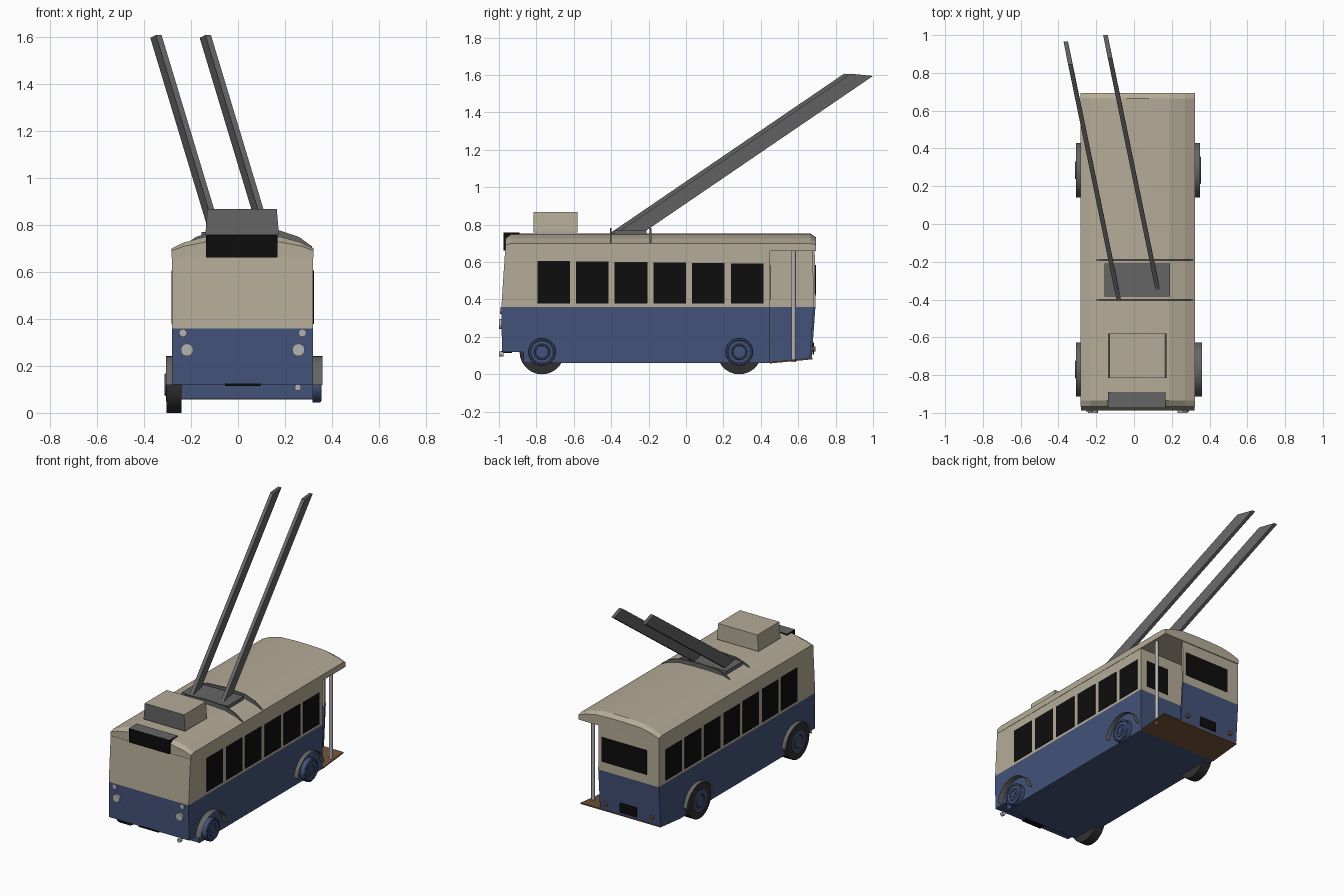
import bpy, bmesh, math
from mathutils import Vector, Matrix

if "Cube" in bpy.data.objects:
    bpy.data.objects.remove(bpy.data.objects["Cube"])

CX = 0.02  # centre line of the bus body


def mat(name, rgb):
    m = bpy.data.materials.new(name)
    m.diffuse_color = (*rgb, 1)
    m.use_nodes = True
    m.node_tree.nodes["Principled BSDF"].inputs["Base Color"].default_value = m.diffuse_color
    return m


CREAM = mat("cream", (0.46, 0.41, 0.31))
BLUE = mat("blue", (0.057, 0.085, 0.19))
BLACK = mat("black", (0.004, 0.004, 0.004))
GREY = mat("mid grey", (0.13, 0.13, 0.13))
TYRE = mat("tyre dark", (0.03, 0.03, 0.03))
LIGHT = mat("light grey", (0.45, 0.45, 0.45))
BROWN = mat("brown", (0.16, 0.085, 0.042))


def finish(name, bm, *mats, smooth=False):
    bmesh.ops.recalc_face_normals(bm, faces=bm.faces)
    me = bpy.data.meshes.new(name)
    bm.to_mesh(me)
    bm.free()
    for m in mats:
        me.materials.append(m)
    ob = bpy.data.objects.new(name, me)
    bpy.context.collection.objects.link(ob)
    if smooth:
        bpy.context.view_layer.objects.active = ob
        ob.select_set(True)
        bpy.ops.object.shade_smooth_by_angle(angle=math.radians(40))
        ob.select_set(False)
    return ob


def loft(name, rings, *mats):
    """Skin equal-length rings of points and cap both ends."""
    bm = bmesh.new()
    vs = [[bm.verts.new(p) for p in r] for r in rings]
    n = len(rings[0])
    for a, b in zip(vs, vs[1:]):
        for i in range(n):
            bm.faces.new((a[i], a[(i + 1) % n], b[(i + 1) % n], b[i]))
    bm.faces.new(vs[0])
    bm.faces.new(vs[-1][::-1])
    return finish(name, bm, *mats)


def prism_x(name, prof, x0, x1, m):
    return loft(name, [[(x, y, z) for y, z in prof] for x in (x0, x1)], m)


def box(name, x0, x1, y0, y1, z0, z1, *mats):
    ring = [(x0, y0), (x1, y0), (x1, y1), (x0, y1)]
    return loft(name, [[(x, y, z) for x, y in ring] for z in (z0, z1)], *mats)


def disc(name, centre, r, depth, axis, m, seg=24):
    bm = bmesh.new()
    bmesh.ops.create_cone(bm, cap_ends=True, segments=seg, radius1=r, radius2=r, depth=depth)
    q = Vector((0, 0, 1)).rotation_difference(Vector(axis)).to_matrix().to_4x4()
    bm.transform(Matrix.Translation(centre) @ q)
    return finish(name, bm, m, smooth=True)


def ring_x(name, x, y, z, major, minor, m):
    """Rounded ring facing sideways."""
    bpy.ops.mesh.primitive_torus_add(location=(x, y, z), rotation=(0, math.pi / 2, 0),
                                     major_radius=major, minor_radius=minor,
                                     major_segments=24, minor_segments=6)
    ob = bpy.context.object
    ob.name = name
    ob.data.materials.append(m)
    bpy.ops.object.shade_smooth_by_angle()


L, R = CX - 0.30, CX + 0.30

# main body: blue skirt and cream upper half, ending at the rear platform
prism_x("lower_body", [(-0.87, 0.06), (0.45, 0.06), (0.45, 0.36), (-0.987, 0.36),
                       (-0.984, 0.12), (-0.87, 0.12)], L, R, BLUE)
prism_x("upper_body", [(-0.987, 0.36), (0.45, 0.36), (0.45, 0.665), (-0.967, 0.665)], L, R, CREAM)

# rear platform: left wall, part-width rear wall, floor and handrail pole
for part, z0, z1, e0, e1, m in (("lower", 0.06, 0.36, 0.672, 0.692, BLUE),
                                ("upper", 0.36, 0.665, 0.692, 0.688, CREAM)):
    zb = 0.082 if part == "lower" else z0
    prism_x("platform_left_wall_" + part, [(0.45, z0), (e0, zb), (e1, z1), (0.45, z1)], L, L + 0.012, m)
    prism_x("rear_wall_" + part, [(e0 - 0.012, zb), (e0, zb), (e1, z1), (e1 - 0.012, z1)], L, 0.175, m)
prism_x("platform_floor", [(0.45, 0.058), (0.675, 0.08), (0.675, 0.088), (0.45, 0.066)], L, R, BROWN)
disc("platform_pole", (0.295, 0.575, 0.365), 0.012, 0.6, (0, 0, 1), LIGHT, 12)

# roof: low arched section with eased ends
half = [(0.302, 0.66), (0.302, 0.70), (0.25, 0.725), (0.165, 0.748), (0.06, 0.753)]
section = half + [(-x, z) for x, z in reversed(half)]
rings = []
for y, k in ((-0.965, 0.75), (-0.935, 1), (0.665, 1), (0.694, 0.78)):
    rings.append([(CX + x, y, 0.66 + (z - 0.66) * k) for x, z in section])
loft("roof", rings, CREAM)

# route sign set in the front of the roof: black face, grey top
sign = box("route_sign", CX - 0.157, CX + 0.148, -0.975, -0.89, 0.662, 0.757, BLACK, GREY)
for f in sign.data.polygons:
    f.material_index = 1 if abs(f.normal.z) > 0.9 else 0

# roof equipment box with grey front panel
eq = loft("roof_equipment_box",
          [[(CX - a, -0.815, z), (CX + a - 0.005, -0.815, z), (CX + a - 0.005, -0.58, z), (CX - a, -0.58, z)]
           for a, z in ((0.158, 0.758), (0.158, 0.77), (0.150, 0.868))], CREAM, GREY)
for f in eq.data.polygons:
    f.material_index = 1 if f.normal.y < -0.9 else 0

# windows as thin plates; the left side has one more over the platform
for i in range(7):
    y0 = -0.795 + 0.207 * i
    top = 0.606 - 0.003 * i
    if i < 6:
        box("right_window", R - 0.002, R + 0.003, y0, y0 + 0.174, 0.378, top, BLACK)
    box("left_window", L - 0.003, L + 0.002, y0, y0 + 0.174, 0.378, top, BLACK)
box("rear_window", -0.19, 0.15, 0.688, 0.694, 0.42, 0.585, BLACK)
box("platform_window", 0.10, 0.27, 0.449, 0.453, 0.40, 0.585, BLACK)

# rear plate and tail lamps
box("rear_plate", -0.105, 0.02, 0.676, 0.684, 0.105, 0.17, BLACK)
for x in (-0.22, 0.125):
    disc("tail_lamp", (x, 0.682, 0.135), 0.014, 0.02, (0, 1, 0), BROWN, 12)

# front lamps and lower grille strip
for s in (-1, 1):
    disc("headlight", (CX + s * 0.237, -0.99, 0.268), 0.027, 0.02, (0, 1, 0), LIGHT, 16)
    disc("marker_light", (CX + s * 0.254, -0.988, 0.34), 0.017, 0.012, (0, 1, 0), LIGHT, 12)
disc("fog_light", (0.255, -0.988, 0.108), 0.014, 0.022, (0, 1, 0), LIGHT, 12)
box("front_grille_strip", -0.055, 0.095, -0.988, -0.93, 0.115, 0.124, BLACK)


def arch(name, x0, x1, y, m, r=0.145, zc=0.098, n=12):
    """Thin half-round wheel arch."""
    bm = bmesh.new()
    prev = None
    for i in range(n + 1):
        a = math.radians(8 + 164 * i / n)
        cur = [bm.verts.new((x, y + r * math.cos(a), zc + r * math.sin(a))) for x in (x0, x1)]
        if prev:
            bm.faces.new((prev[0], prev[1], cur[1], cur[0]))
        prev = cur
    finish(name, bm, m, smooth=True)


# wheels: full tyres on the left, hub wheels on the right
for y in (-0.77, 0.285):
    arch("left_wheel_arch", -0.307, -0.279, y, GREY)
    disc("left_tyre", (-0.272, y, 0.12), 0.12, 0.064, (1, 0, 0), TYRE, 28)
    disc("left_hub", (-0.302, y, 0.12), 0.072, 0.010, (1, 0, 0), BLUE)
    ring_x("left_hub_ring", -0.307, y, 0.12, 0.042, 0.006, BLUE)
    xo = 0.36 if y < 0 else 0.35
    arch("right_wheel_arch", R - 0.001, xo, y, GREY)
    disc("right_wheel", (0.333, y, 0.12), 0.075, 0.034, (1, 0, 0), BLUE)
    ring_x("right_wheel_rim", 0.349, y, 0.12, 0.066, 0.007, BLUE)
    ring_x("right_hub_ring", 0.349, y, 0.12, 0.038, 0.006, BLUE)
    disc("right_hub_cap", (0.351, y, 0.12), 0.02, 0.01, (1, 0, 0), BLUE, 16)

# current collector base: grey plate between two arched roof bars
box("collector_base", -0.155, 0.19, -0.385, -0.21, 0.745, 0.77, GREY)
bar = [(0.275, 0.708), (0.22, 0.748), (0.14, 0.775), (0, 0.782)]
bar = bar + [(-x, z) for x, z in bar[2::-1]]
bar += [(x, z - 0.03) for x, z in reversed(bar)]
for y in (-0.402, -0.19):
    loft("roof_bar", [[(0.04 + x, y + d, z) for x, z in bar] for d in (-0.005, 0.005)], GREY)

# two trolley poles leaning back and to the left
for dx, dy in ((0, 0), (0.21, 0.035)):
    ends = []
    for x, y, z in ((-0.08, -0.405, 0.755), (-0.337, 0.845, 1.607)):
        ends.append([(x + dx - 0.012, y + dy, z), (x + dx + 0.012, y + dy, z),
                     (x + dx - 0.012, y + dy + 0.12, z - 0.012),
                     (x + dx - 0.036, y + dy + 0.12, z - 0.012)])
    loft("trolley_pole", ends, GREY)
